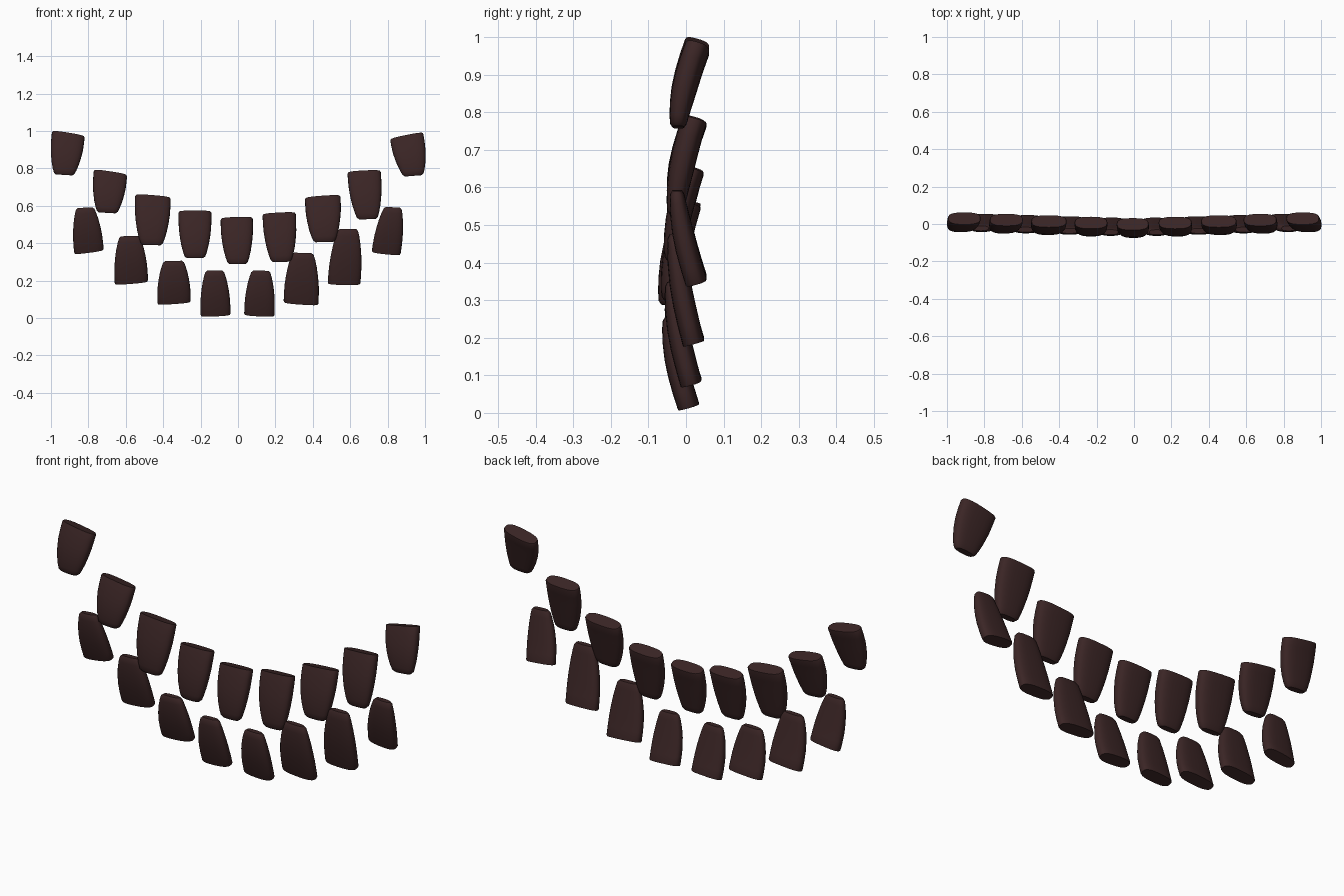
import bpy, bmesh, math
from mathutils import Vector

brown = bpy.data.materials.new("dark brown")
brown.diffuse_color = (0.043, 0.0185, 0.0185, 1)

SEGMENTS = 24
# along the tooth: (distance 0 root - 1 tip, width scale, depth scale, y offset)
RINGS = [(0.0, 0.97, 0.97, 0.0), (0.02, 1.0, 1.0, -0.001), (0.18, 1.0, 1.02, -0.013),
         (0.36, 0.98, 1.03, -0.025), (0.54, 0.92, 1.0, -0.035), (0.72, 0.83, 0.90, -0.043),
         (0.87, 0.72, 0.77, -0.048), (0.96, 0.63, 0.66, -0.050), (1.0, 0.50, 0.46, -0.050)]


def spow(v, p):
    return math.copysign(abs(v) ** p, v)


def tooth(name, root, tip, width, slope, depth, root_y):
    """Curved, tapered tooth with a rounded-box cross-section."""
    bm = bmesh.new()
    down = -1 if tip[1] < root[1] else 1
    loops = []
    for t, ws, ds, dy in RINGS:
        cx = root[0] + (tip[0] - root[0]) * t
        cz = root[1] + (tip[1] - root[1]) * t
        loop = []
        for i in range(SEGMENTS):
            a = 2 * math.pi * i / SEGMENTS
            u = spow(math.cos(a), 0.72) * width / 2 * ws
            v = spow(math.sin(a), 0.72) * depth / 2 * ds
            # root face leans back and follows the gum slope
            lean = down * 0.28 * v * (1 - t)
            loop.append(bm.verts.new(Vector((cx + u, root_y + dy + v,
                                             cz + u * slope * (1 - 0.6 * t) + lean))))
        loops.append(loop)
    for a, b in zip(loops, loops[1:]):
        for i in range(SEGMENTS):
            j = (i + 1) % SEGMENTS
            bm.faces.new((a[i], a[j], b[j], b[i]))
    bm.faces.new(loops[0])
    bm.faces.new(loops[-1])
    bmesh.ops.recalc_face_normals(bm, faces=bm.faces)
    mesh = bpy.data.meshes.new(name)
    bm.to_mesh(mesh)
    bm.free()
    mesh.materials.append(brown)
    obj = bpy.data.objects.new(name, mesh)
    bpy.context.collection.objects.link(obj)
    bpy.context.view_layer.objects.active = obj
    obj.select_set(True)
    bpy.ops.object.shade_smooth_by_angle(angle=math.radians(35))
    obj.select_set(False)


# root x, root z, tip x, tip z, width, root slope
UPPER = [(-0.907, 0.982, -0.930, 0.765, 0.175, -0.16),
         (-0.682, 0.775, -0.700, 0.562, 0.178, -0.15),
         (-0.455, 0.648, -0.462, 0.390, 0.190, -0.08),
         (-0.230, 0.566, -0.230, 0.320, 0.176, 0.0),
         (-0.007, 0.531, -0.002, 0.288, 0.172, 0.03),
         (0.220, 0.555, 0.232, 0.300, 0.178, 0.05),
         (0.453, 0.645, 0.462, 0.406, 0.190, 0.07),
         (0.674, 0.780, 0.692, 0.528, 0.178, 0.05),
         (0.902, 0.970, 0.938, 0.760, 0.177, 0.20)]
LOWER = [(-0.797, 0.356, -0.818, 0.590, 0.158, 0.13),
         (-0.570, 0.190, -0.580, 0.438, 0.178, 0.08),
         (-0.342, 0.082, -0.345, 0.305, 0.178, 0.07),
         (-0.120, 0.016, -0.125, 0.254, 0.160, 0.05),
         (0.114, 0.016, 0.122, 0.253, 0.162, -0.05),
         (0.337, 0.079, 0.347, 0.348, 0.186, -0.07),
         (0.567, 0.184, 0.588, 0.476, 0.175, -0.02),
         (0.792, 0.348, 0.828, 0.592, 0.154, -0.10)]

# upper row, hanging down
for n, (rx, rz, tx, tz, w, s) in enumerate(UPPER, 1):
    tooth(f"upper_tooth_{n}", (rx, rz), (tx, tz), w, s, 0.066, -0.001 + 0.034 * abs(rx))
# lower row, pointing up
for n, (rx, rz, tx, tz, w, s) in enumerate(LOWER, 1):
    tooth(f"lower_tooth_{n}", (rx, rz), (tx, tz), w, s, 0.057, 0.003 + 0.030 * abs(rx))
